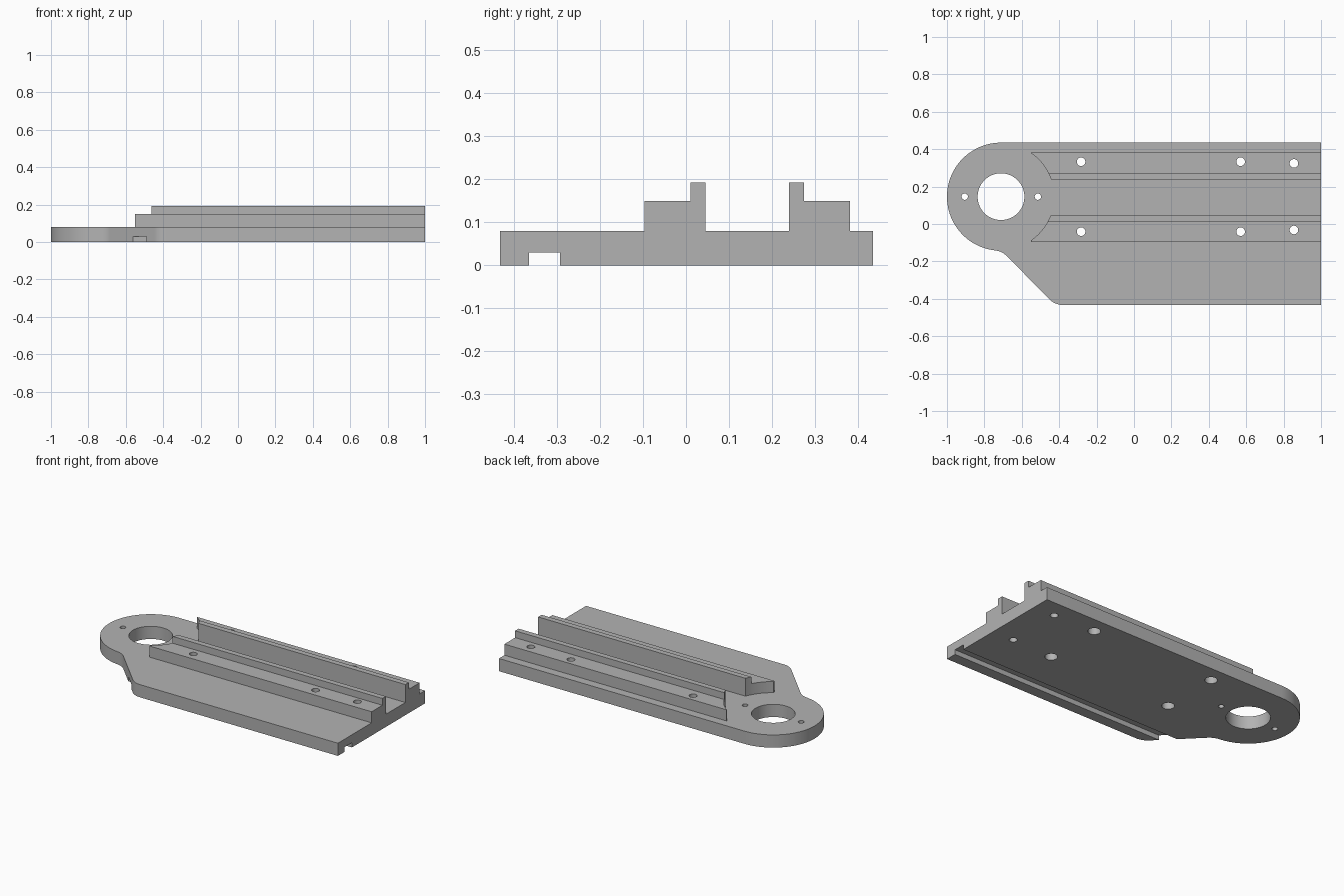
import bpy, bmesh
from math import sin, cos, radians
from mathutils import Vector

cube = bpy.data.objects.get("Cube")
if cube:
    bpy.data.objects.remove(cube, do_unlink=True)

grey = bpy.data.materials.new("machined_grey")
grey.use_nodes = True
COLOUR = (0.45, 0.45, 0.45, 1)
grey.diffuse_color = COLOUR
grey.node_tree.nodes["Principled BSDF"].inputs["Base Color"].default_value = COLOUR

BORE = (-0.711, 0.146)
MID_Y = 0.142
PLATE_Z = 0.08


def arc(centre, r, a0, a1, n):
    angles = [radians(a0 + (a1 - a0) * i / n) for i in range(n + 1)]
    return [(centre[0] + r * cos(a), centre[1] + r * sin(a)) for a in angles]


def extrude(name, points, direction):
    """Closed prism from a planar outline."""
    bm = bmesh.new()
    face = bm.faces.new([bm.verts.new(p) for p in points])
    top = bmesh.ops.extrude_face_region(bm, geom=[face])["geom"]
    bmesh.ops.translate(bm, vec=Vector(direction),
                        verts=[g for g in top if isinstance(g, bmesh.types.BMVert)])
    bmesh.ops.recalc_face_normals(bm, faces=bm.faces)
    mesh = bpy.data.meshes.new(name)
    bm.to_mesh(mesh)
    bm.free()
    mesh.materials.append(grey)
    obj = bpy.data.objects.new(name, mesh)
    bpy.context.collection.objects.link(obj)
    return obj


def prism(name, outline, z0, z1):
    return extrude(name, [(x, y, z0) for x, y in outline], (0, 0, z1 - z0))


def cylinder(name, centre, r, z0, z1, n=32):
    return prism(name, arc(centre, r, 0, 360 - 360 / n, n - 1), z0, z1)


def select(obj):
    bpy.ops.object.select_all(action='DESELECT')
    obj.select_set(True)
    bpy.context.view_layer.objects.active = obj


def cut(targets, cutter):
    for obj in targets:
        mod = obj.modifiers.new("cut", 'BOOLEAN')
        mod.operation, mod.solver, mod.object = 'DIFFERENCE', 'EXACT', cutter
        select(obj)
        bpy.ops.object.modifier_apply(modifier=mod.name)
    bpy.data.objects.remove(cutter, do_unlink=True)


# Plate outline: round nose, concave blend, diagonal, rounded corner, square end
outline = arc(BORE, 0.289, 90, 264, 48)
outline += arc((-0.752, -0.241), 0.1, 84, 45, 8)
outline += arc((-0.38, -0.333), 0.1, 225, 270, 10)
outline += [(1, -0.433), (1, 0.435)]
plate = prism("base_plate", outline, 0, PLATE_Z)

# Stepped rails, mirrored about the channel centre line
steps = [(0.097, PLATE_Z), (0.097, 0.193), (0.132, 0.193),
         (0.132, 0.15), (0.239, 0.15), (0.239, PLATE_Z)]
rails = []
for name, side in (("front_rail", -1), ("rear_rail", 1)):
    section = [(-0.55, MID_Y + side * d, z) for d, z in steps]
    rails.append(extrude(name, section, (1.55, 0, 0)))

# Arc clearance at the rail ends, main bore and small nose holes
cut(rails, cylinder("rail_clearance", BORE, 0.283, 0.05, 0.3, 128))
cut([plate], cylinder("main_bore", BORE, 0.125, -0.1, 0.2, 64))
for x in (-0.905, -0.514):
    cut([plate], cylinder("nose_hole", (x, BORE[1]), 0.017, -0.1, 0.2, 24))

# Bolt holes through the rails, with counterbores below on two pairs
for x, offset, bored in ((-0.283, 0.187, True), (0.57, 0.187, True), (0.855, 0.178, False)):
    for rail, side in zip(rails, (-1, 1)):
        spot = (x, 0.146 + side * offset)
        cut([plate, rail], cylinder("bolt_hole", spot, 0.023, -0.1, 0.3))
        if bored:
            cut([plate], cylinder("counterbore", spot, 0.036, -0.1, 0.05))

# Groove along the underside
groove = [(-0.8, -0.365), (1.1, -0.365), (1.1, -0.293), (-0.8, -0.293)]
cut([plate], prism("groove_cutter", groove, -0.1, 0.03))

for obj in [plate] + rails:
    select(obj)
    bpy.ops.object.shade_smooth_by_angle(angle=radians(30))
